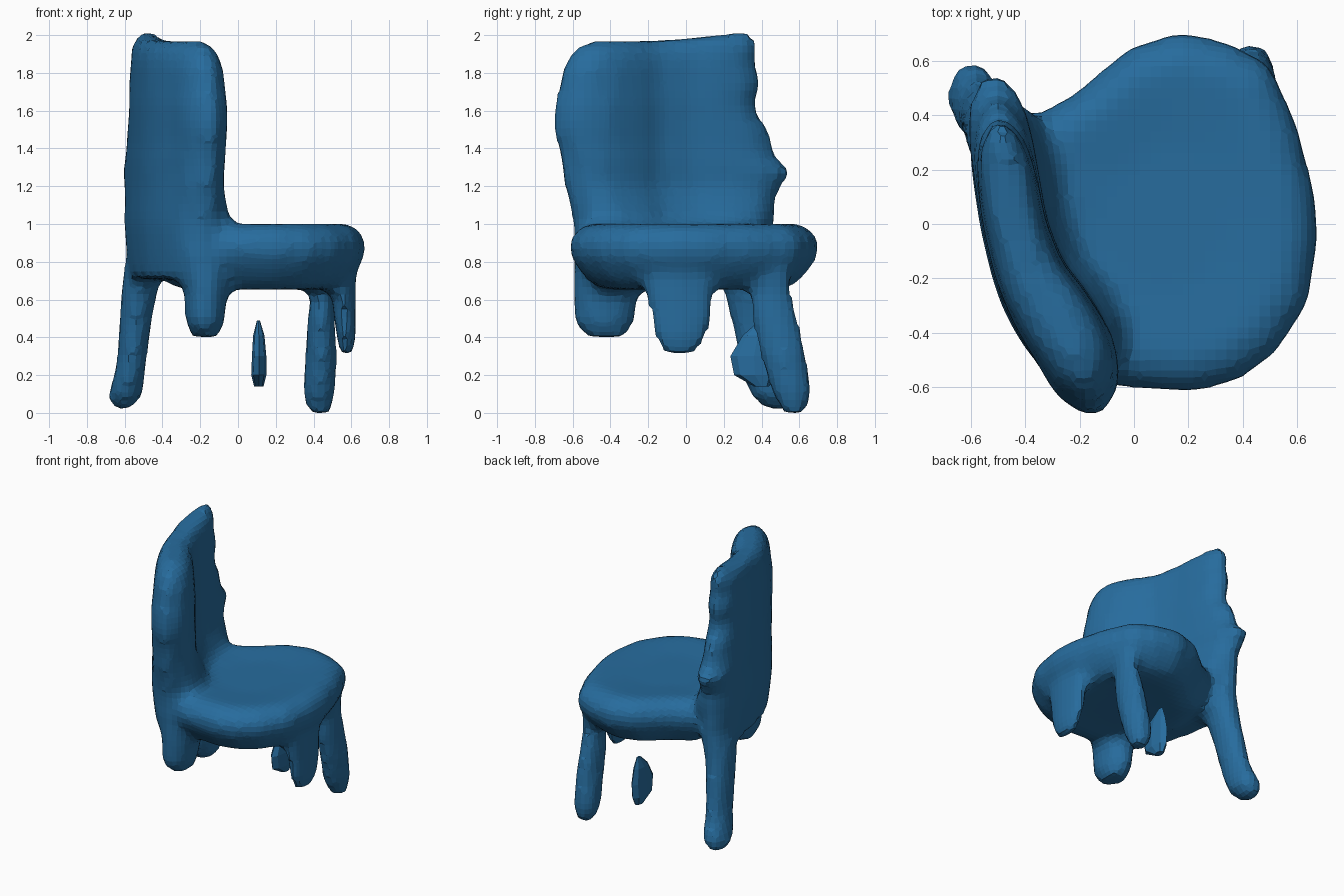
import bpy, bmesh, math
from mathutils import Vector

if "Cube" in bpy.data.objects:
    bpy.data.objects.remove(bpy.data.objects["Cube"], do_unlink=True)

blue = bpy.data.materials.new("deep blue")
blue.use_nodes = True
blue.diffuse_color = (0.02, 0.15, 0.34, 1)
blue.node_tree.nodes["Principled BSDF"].inputs["Base Color"].default_value = blue.diffuse_color


def loft(name, rings):
    """Skin a stack of closed rings and cap both ends."""
    bm = bmesh.new()
    loops = [[bm.verts.new(p) for p in ring] for ring in rings]
    n = len(loops[0])
    for a, b in zip(loops, loops[1:]):
        for i in range(n):
            j = (i + 1) % n
            bm.faces.new((a[i], a[j], b[j], b[i]))
    bm.faces.new(loops[0])
    bm.faces.new(loops[-1])
    bmesh.ops.recalc_face_normals(bm, faces=bm.faces)
    mesh = bpy.data.meshes.new(name)
    bm.to_mesh(mesh)
    bm.free()
    mesh.materials.append(blue)
    ob = bpy.data.objects.new(name, mesh)
    bpy.context.collection.objects.link(ob)
    return ob


def leg(name, stations, sides=10):
    """Lumpy leg through stations of x, y, z, x radius, y radius."""
    turns = [2 * math.pi * i / sides for i in range(sides)]
    return loft(name, [[(x + rx * math.cos(t), y + ry * math.sin(t), z) for t in turns]
                       for x, y, z, rx, ry in stations])


def lerp_table(table, key):
    """Interpolate the rows of a table by their first column."""
    for a, b in zip(table, table[1:]):
        if key <= b[0]:
            break
    f = (key - a[0]) / (b[0] - a[0])
    return [p + (q - p) * f for p, q in zip(a[1:], b[1:])]


# Seat: cushion with a wedge-shaped rim, from one plan outline
outline = [(-.4, .38), (-.22, .48), (-.02, .65), (.17, .71), (.35, .67), (.5, .59), (.6, .37),
           (.67, .1), (.68, -.06), (.64, -.3), (.52, -.48), (.38, -.58), (.22, -.62),
           (-.08, -.6), (-.32, -.45), (-.47, 0)]
layers = [(.65, .4), (.645, .66), (.665, .79), (.72, .88), (.79, .96), (.86, 1), (.92, .98),
          (.965, .92), (.995, .84), (.995, .75), (.98, .4)]
cx, cy = .1, .03
seat = loft("seat", [[(cx + (x - cx) * s, cy + (y - cy) * s, z) for x, y in outline]
                     for z, s in layers])

# Backrest: curved slab, thick at the front end and ragged at the rear end
spine = [(-.72, -.14, 1.3), (-.6, -.165, 1.3), (-.46, -.215, 1.3), (-.31, -.31, 1.25),
         (-.2, -.38, 1.1), (0, -.44, 1), (.28, -.485, 1), (.6, -.53, 1)]
levels = [(.7, -.57, .44, .1), (.85, -.59, .46, .115), (.98, -.59, .46, .125), (1.05, -.6, .47, .125),
          (1.13, -.62, .47, .122), (1.2, -.64, .51, .12), (1.27, -.65, .57, .12),
          (1.34, -.66, .48, .12), (1.42, -.68, .45, .115), (1.49, -.7, .44, .115),
          (1.55, -.7, .39, .115), (1.63, -.69, .36, .115), (1.72, -.67, .4, .11),
          (1.82, -.65, .36, .105), (1.89, -.61, .38, .095), (1.94, -.56, .36, .075),
          (1.96, -.51, .33, .045)]
rings, steps = [], 14
for z, lo, hi, half in levels:
    front, rear = [], []
    fillet = max(0, .07 * (1 - abs(z - 1) / .17))
    for i in range(steps + 1):
        t = i / steps
        y = lo + (hi - lo) * t
        x, width = lerp_table(spine, y)
        slope = (lerp_table(spine, y + .04)[0] - lerp_table(spine, y - .04)[0]) / .08
        normal = Vector((1, -slope, 0)).normalized()
        # ends are rounded; the top rises toward the rear
        taper = max(.2, (1 - abs(2 * t - 1) ** 5) ** .5)
        lift = max(0, z - 1.6) * .26 * max(0, t - .45)
        p = Vector((x, y, z + lift))
        front.append(p + normal * (half * width + fillet) * taper)
        rear.append(p - normal * half * width * taper)
    rings.append(front + rear[::-1])
backrest = loft("backrest", rings)

# Legs: four uneven stumps
legs = [
    leg("front_right_leg", [(-.19, -.41, .85, .16, .19), (-.17, -.425, .65, .12, .18),
                            (-.175, -.435, .47, .105, .165), (-.17, -.42, .395, .075, .1)]),
    leg("front_left_leg", [(.53, -.03, .8, .1, .24), (.56, -.035, .65, .065, .19),
                           (.565, -.025, .5, .06, .175), (.575, -.03, .38, .05, .14),
                           (.57, -.03, .3, .035, .08)]),
    leg("back_left_leg", [(.43, .42, .8, .1, .15), (.45, .45, .64, .06, .11),
                          (.44, .47, .5, .075, .13), (.44, .51, .32, .085, .13),
                          (.43, .56, .1, .09, .11), (.43, .575, -.01, .06, .06)]),
    leg("back_right_leg", [(-.48, .31, .85, .11, .16), (-.52, .33, .65, .1, .14),
                           (-.54, .36, .5, .09, .13), (-.565, .41, .25, .08, .13),
                           (-.595, .47, .09, .095, .14), (-.62, .49, .01, .05, .07)]),
]

# Fuse the parts into one rough lump with soft joints
bpy.ops.object.select_all(action="DESELECT")
for ob in [seat, backrest] + legs:
    ob.select_set(True)
bpy.context.view_layer.objects.active = seat
bpy.ops.object.join()
chair = bpy.context.view_layer.objects.active
chair.name = "chair_body"
remesh = chair.modifiers.new("fuse", "REMESH")
remesh.mode = "VOXEL"
remesh.voxel_size = .04
soften = chair.modifiers.new("soften", "SMOOTH")
soften.factor = .5
soften.iterations = 3
for name in ("fuse", "soften"):
    bpy.ops.object.modifier_apply(modifier=name)
chair.data.materials.clear()
chair.data.materials.append(blue)
for p in chair.data.polygons:
    p.use_smooth = False

# Stand the body on the ground
low = min(v.co.z for v in chair.data.vertices)
for v in chair.data.vertices:
    v.co.z -= low

# Loose peg floating under the seat
leg("floating_peg", [(.11, .4, .14, .025, .04), (.11, .365, .2, .04, .11), (.112, .36, .3, .038, .125),
                     (.11, .38, .41, .03, .08), (.108, .41, .49, .008, .02)], 8)
